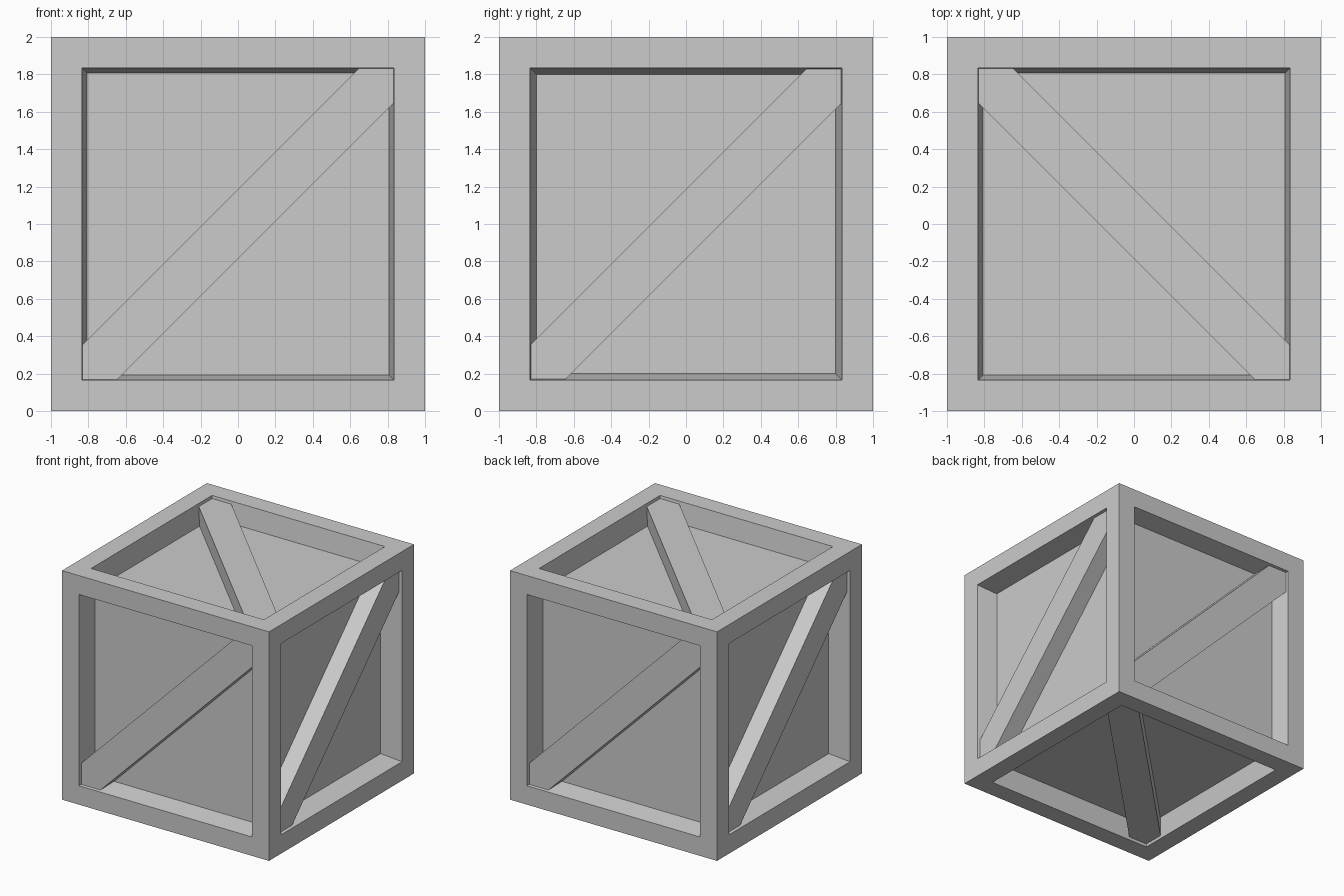
import bpy
import bmesh
from mathutils import Matrix, Vector

if "Cube" in bpy.data.objects:
    bpy.data.objects.remove(bpy.data.objects["Cube"])

OPEN = 0.835      # half width of each framed opening
DEPTH = 0.18      # panel recess depth
BRACE_TOP = 0.975 # brace face sits just below the frame face
BRACE_BASE = 0.812  # buried slightly in the panel
CUT = 0.65        # where brace sides meet the opening edge


def add_object(name, bm):
    bmesh.ops.recalc_face_normals(bm, faces=bm.faces[:])
    mesh = bpy.data.meshes.new(name)
    bm.to_mesh(mesh)
    bm.free()
    obj = bpy.data.objects.new(name, mesh)
    obj.location.z = 1
    bpy.context.collection.objects.link(obj)
    return obj


# Crate body: cube with a border and a tapered recess on every side
bm = bmesh.new()
bmesh.ops.create_cube(bm, size=2)
panels = bm.faces[:]
bmesh.ops.inset_individual(bm, faces=panels, thickness=1 - OPEN,
                           use_even_offset=True)
for face in panels:
    taper = 0.037 if abs(face.normal.x) > 0.5 else 0.027
    bmesh.ops.inset_individual(bm, faces=[face], thickness=taper,
                               depth=-DEPTH, use_even_offset=True)
add_object("crate_body", bm)

# Diagonal braces: one mitred plank per side, (right, up) as seen from outside
X, Y, Z = Vector((1, 0, 0)), Vector((0, 1, 0)), Vector((0, 0, 1))
sides = {
    "front": (X, Z), "back": (-X, Z),
    "right": (Y, Z), "left": (-Y, Z),
    "top": (Y, -X), "bottom": (Y, X),
}
profile = [(-OPEN, -OPEN), (-CUT, -OPEN), (OPEN, CUT),
           (OPEN, OPEN), (CUT, OPEN), (-OPEN, -CUT)]

for side, (u, v) in sides.items():
    bm = bmesh.new()
    base = bm.faces.new([bm.verts.new((a, b, BRACE_BASE)) for a, b in profile])
    ext = bmesh.ops.extrude_face_region(bm, geom=[base], use_keep_orig=True)
    top = [g for g in ext["geom"] if isinstance(g, bmesh.types.BMVert)]
    bmesh.ops.translate(bm, verts=top, vec=(0, 0, BRACE_TOP - BRACE_BASE))
    basis = Matrix((u, v, u.cross(v))).transposed().to_4x4()
    bm.transform(basis)
    add_object(side + "_brace", bm)
